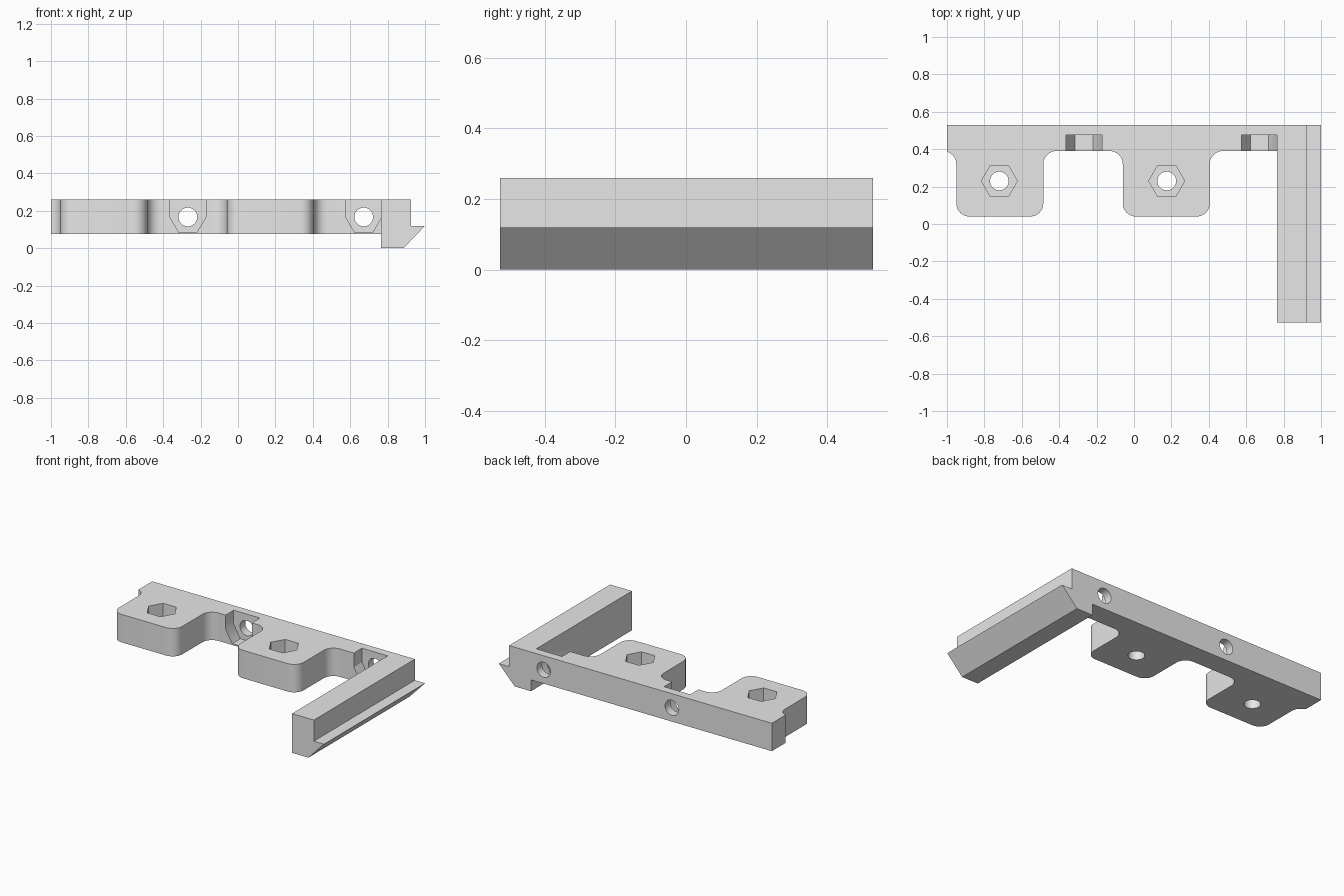
import bpy
import bmesh
from math import cos, sin, pi, radians
from mathutils import Matrix, Vector

if "Cube" in bpy.data.objects:
    bpy.data.objects.remove(bpy.data.objects["Cube"], do_unlink=True)

grey = bpy.data.materials.new("light grey plastic")
grey.use_nodes = True
grey.diffuse_color = (0.8, 0.8, 0.8, 1)
grey.node_tree.nodes["Principled BSDF"].inputs["Base Color"].default_value = (0.8, 0.8, 0.8, 1)

BOTTOM, TOP = 0.075, 0.26
FRONT, BACK = 0.39, 0.53
FILLET = 0.07
UPRIGHT = Matrix.Rotation(pi / 2, 4, "X")      # profile (x, y) -> (x, z), extruded along -y


def prism(name, points, low, high, matrix=Matrix()):
    """Extrude a flat outline between two heights, then turn it."""
    bm = bmesh.new()
    face = bm.faces.new([bm.verts.new((x, y, low)) for x, y in points])
    new = bmesh.ops.extrude_face_region(bm, geom=[face])["geom"]
    verts = [v for v in new if isinstance(v, bmesh.types.BMVert)]
    bmesh.ops.translate(bm, verts=verts, vec=(0, 0, high - low))
    bmesh.ops.transform(bm, matrix=matrix, verts=bm.verts)
    bmesh.ops.recalc_face_normals(bm, faces=bm.faces)
    mesh = bpy.data.meshes.new(name)
    bm.to_mesh(mesh)
    bm.free()
    mesh.materials.append(grey)
    obj = bpy.data.objects.new(name, mesh)
    bpy.context.collection.objects.link(obj)
    return obj


def arc(cx, cy, r, start, end, steps=10):
    angles = [radians(start + (end - start) * i / steps) for i in range(steps + 1)]
    return [(cx + r * cos(a), cy + r * sin(a)) for a in angles]


def combine(target, other, operation):
    """Apply a boolean and remove the second object."""
    mod = target.modifiers.new("join", "BOOLEAN")
    mod.operation, mod.object, mod.solver = operation, other, "EXACT"
    bpy.context.view_layer.objects.active = target
    bpy.ops.object.modifier_apply(modifier=mod.name)
    bpy.data.objects.remove(other, do_unlink=True)


def tab_outline(left, right, end=0.04, r=FILLET):
    """Rounded tab with fillets where it meets the bar."""
    return (arc(left - r, FRONT - r, r, 90, 0)
            + arc(left + r, end + r, r, 180, 270)
            + arc(right - r, end + r, r, 270, 360)
            + arc(right + r, FRONT - r, r, 180, 90))


# Bar with two tabs; the first fillet is cut short by the bar's end
first = [p for p in tab_outline(-0.95, -0.485) if p[0] > -0.999]
first.insert(0, (-1, FRONT - 0.003))
outline = first + tab_outline(-0.06, 0.405) + [(0.85, FRONT), (0.85, BACK), (-1, BACK)]
bracket = prism("mounting_bracket", outline, BOTTOM, TOP)

# Vertical screw holes with hexagonal nut pockets in the tabs
HEX, HOLE = 0.096, 0.05
for x in (-0.72, 0.175):
    y = 0.23
    combine(bracket, prism("pocket", arc(x, y, HEX, 0, 300, 5), TOP - 0.09, 1), "DIFFERENCE")
    combine(bracket, prism("hole", arc(x, y, HOLE, 0, 348.75, 31), -1, 1), "DIFFERENCE")

# Horizontal screw holes with nut slots open to the top and front
for x in (-0.268, 0.672):
    z = 0.167
    slot = arc(x, z, HEX, 180, 360, 3) + [(x + HEX, 0.4), (x - HEX, 0.4)]
    combine(bracket, prism("slot", slot, -0.475, -0.3, UPRIGHT), "DIFFERENCE")
    combine(bracket, prism("hole", arc(x, z, HOLE, 0, 348.75, 31), -1, 0, UPRIGHT), "DIFFERENCE")

# Side rail with a wedge-shaped lip
rail_profile = [(0.765, 0), (0.885, 0), (1, 0.12), (0.925, 0.12), (0.925, TOP), (0.765, TOP)]
combine(bracket, prism("side_rail", rail_profile, -BACK, 0.527, UPRIGHT), "UNION")

bpy.ops.object.select_all(action="DESELECT")
bracket.select_set(True)
bpy.context.view_layer.objects.active = bracket
bpy.ops.object.shade_smooth_by_angle(angle=radians(30))
